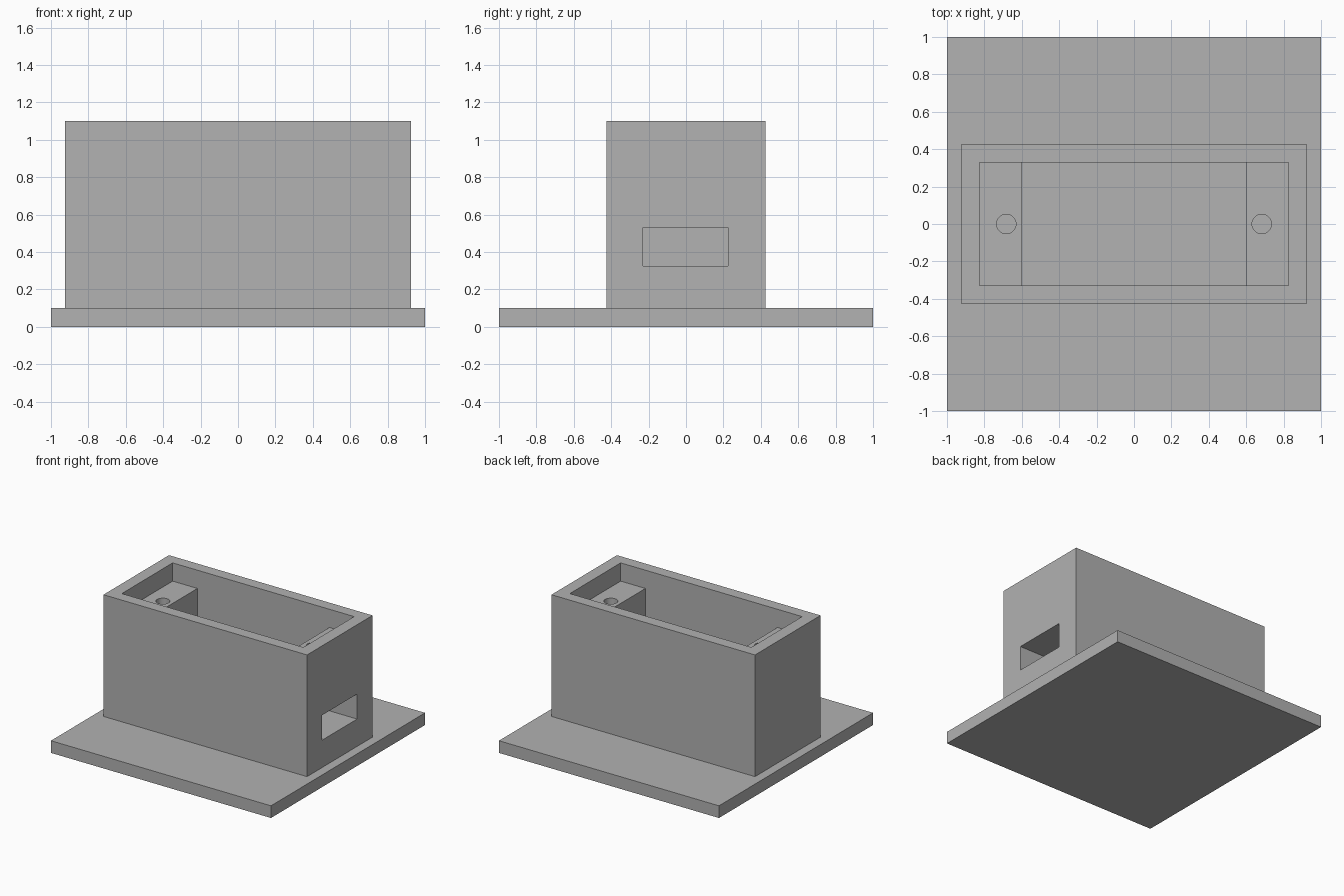
import bpy

old = bpy.data.objects.get("Cube")
if old:
    bpy.data.objects.remove(old, do_unlink=True)

# Single grey material
grey = bpy.data.materials.new("plain grey")
grey.use_nodes = True
colour = (0.445, 0.445, 0.445, 1)
grey.diffuse_color = colour
grey.node_tree.nodes["Principled BSDF"].inputs["Base Color"].default_value = colour


def box(name, x, y, z):
    """Box from (min, max) ranges."""
    ranges = (x, y, z)
    bpy.ops.mesh.primitive_cube_add(size=1, location=[sum(r) / 2 for r in ranges])
    ob = bpy.context.object
    ob.name = name
    ob.scale = [r[1] - r[0] for r in ranges]
    bpy.ops.object.transform_apply(location=False, rotation=False, scale=True)
    ob.data.materials.append(grey)
    return ob


def cut(target, cutter, operation="DIFFERENCE"):
    """Apply a boolean and remove the helper."""
    mod = target.modifiers.new("cut", "BOOLEAN")
    mod.operation = operation
    mod.solver = "EXACT"
    mod.object = cutter
    bpy.context.view_layer.objects.active = target
    bpy.ops.object.modifier_apply(modifier=mod.name)
    bpy.data.objects.remove(cutter, do_unlink=True)


BASE, TOP, LEDGE = 0.1, 1.1, 0.95
INNER_X, INNER_Y, POST_X = 0.825, 0.33, 0.6

# Base plate, with the housing merged on top
housing = box("housing", (-1, 1), (-1, 1), (0, BASE))
cut(housing, box("body", (-0.925, 0.925), (-0.425, 0.425), (BASE / 2, TOP)), "UNION")

# Shallow recess above the ledges, then the deep pocket between the end posts
cut(housing, box("recess", (-INNER_X, INNER_X), (-INNER_Y, INNER_Y), (LEDGE, TOP + 0.1)))
cut(housing, box("pocket", (-POST_X, POST_X), (-INNER_Y, INNER_Y), (BASE, TOP + 0.1)))

# Cable opening through one end
cut(housing, box("cable_slot", (0.5, 1.1), (-0.23, 0.225), (0.325, 0.53)))

# Screw holes in the ledges
for x in (-0.683, 0.683):
    bpy.ops.mesh.primitive_cylinder_add(vertices=40, radius=0.052, depth=0.8,
                                        location=(x, 0, LEDGE))
    cut(housing, bpy.context.object)

bpy.ops.object.select_all(action="DESELECT")
housing.select_set(True)
bpy.context.view_layer.objects.active = housing
bpy.ops.object.shade_smooth_by_angle()
housing.data.materials.clear()
housing.data.materials.append(grey)
for face in housing.data.polygons:
    face.material_index = 0
